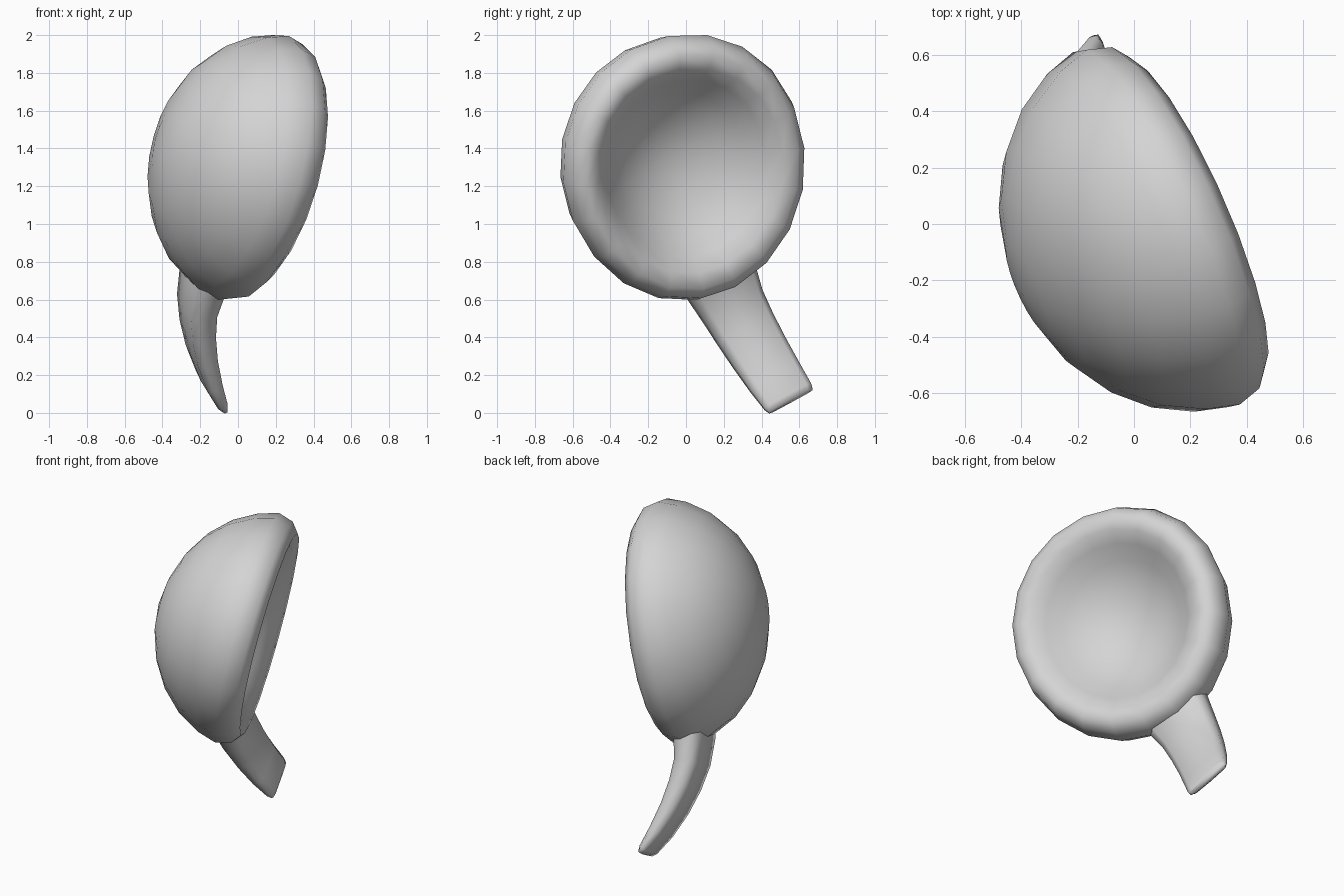
import bpy, bmesh, math
from mathutils import Vector, Matrix

if "Cube" in bpy.data.objects:
    bpy.data.objects.remove(bpy.data.objects["Cube"])

# Tilted frame: w = across the handle, l = along the handle, n = out of the mouth
n = Vector((0.898, 0.387, -0.207)).normalized()
w = Vector((-0.25, 0.86, 0.46))
w = (w - n * w.dot(n)).normalized()
l = w.cross(n)
frame = Matrix((w, l, n)).transposed().to_4x4()
frame.translation = (0.18, 0.0, 1.3)

grey = bpy.data.materials.new("light_grey")
grey.diffuse_color = (0.66, 0.66, 0.66, 1)
grey.use_nodes = True
grey.node_tree.nodes["Principled BSDF"].inputs["Base Color"].default_value = grey.diffuse_color


def finish(name, bm, angle):
    bmesh.ops.recalc_face_normals(bm, faces=bm.faces)
    bm.transform(frame)
    mesh = bpy.data.meshes.new(name)
    bm.to_mesh(mesh)
    bm.free()
    mesh.materials.append(grey)
    obj = bpy.data.objects.new(name, mesh)
    bpy.context.collection.objects.link(obj)
    bpy.ops.object.select_all(action='DESELECT')
    obj.select_set(True)
    bpy.context.view_layer.objects.active = obj
    bpy.ops.object.shade_smooth_by_angle(angle=math.radians(angle))


def skin(bm, rings):
    for a, b in zip(rings, rings[1:]):
        for i in range(len(a)):
            j = (i + 1) % len(a)
            bm.faces.new((a[i], a[j], b[j], b[i]))


def bowl_point(r, h, t):
    # the bowl bulges a little more towards the handle side
    c, s = math.cos(t), math.sin(t)
    return (r * c * (0.715 if c > 0 else 0.668), r * s * (0.775 if s > 0 else 0.708), h)


# Bowl: thick round shell with a broad soft lip and a shallow hollow, profile (radius, height)
outer = [(math.sin(t), -0.635 * math.cos(t))
         for t in (math.radians(a) for a in (14, 28, 42, 56, 70, 81))]
inner = [(0.95, -0.01), (0.87, 0.035), (0.76, 0.015), (0.66, -0.045),
         (0.54, -0.125), (0.41, -0.185), (0.27, -0.23), (0.13, -0.255)]
bm = bmesh.new()
SEG = 20
rings = [[bm.verts.new(bowl_point(r, h, 2 * math.pi * i / SEG)) for i in range(SEG)]
         for r, h in outer + inner]
skin(bm, rings)
for ring, h in ((rings[0], -0.64), (rings[-1], -0.262)):
    pole = bm.verts.new((0, 0, h))
    for i in range(SEG):
        bm.faces.new((ring[i], ring[(i + 1) % SEG], pole))
finish("bowl", bm, 75)

# Handle: curved, tapering bar; stations are (length, height, half width, half thickness)
stations = [(0.60, -0.14, 0.22, 0.09), (0.72, -0.135, 0.20, 0.082),
            (0.86, -0.11, 0.178, 0.072), (0.99, -0.055, 0.168, 0.064),
            (1.12, 0.02, 0.16, 0.055), (1.25, 0.115, 0.152, 0.043),
            (1.345, 0.2, 0.144, 0.028), (1.367, 0.222, 0.135, 0.016)]
section = [(1, -0.45), (1, 0.45), (0.8, 1), (0, 1.1), (-0.8, 1),
           (-1, 0.45), (-1, -0.45), (-0.8, -1), (0, -1.1), (0.8, -1)]
bm = bmesh.new()
rings = []
for k, (length, height, half, thick) in enumerate(stations):
    a, b = stations[max(k - 1, 0)], stations[min(k + 1, len(stations) - 1)]
    side = Vector((0, a[1] - b[1], b[0] - a[0])).normalized()
    mid = Vector((-0.025, length, height))
    rings.append([bm.verts.new(mid + Vector((half * u, 0, 0)) + side * thick * v)
                  for u, v in section])
skin(bm, rings)
bm.faces.new(rings[0])
bm.faces.new(rings[-1])
finish("handle", bm, 75)
